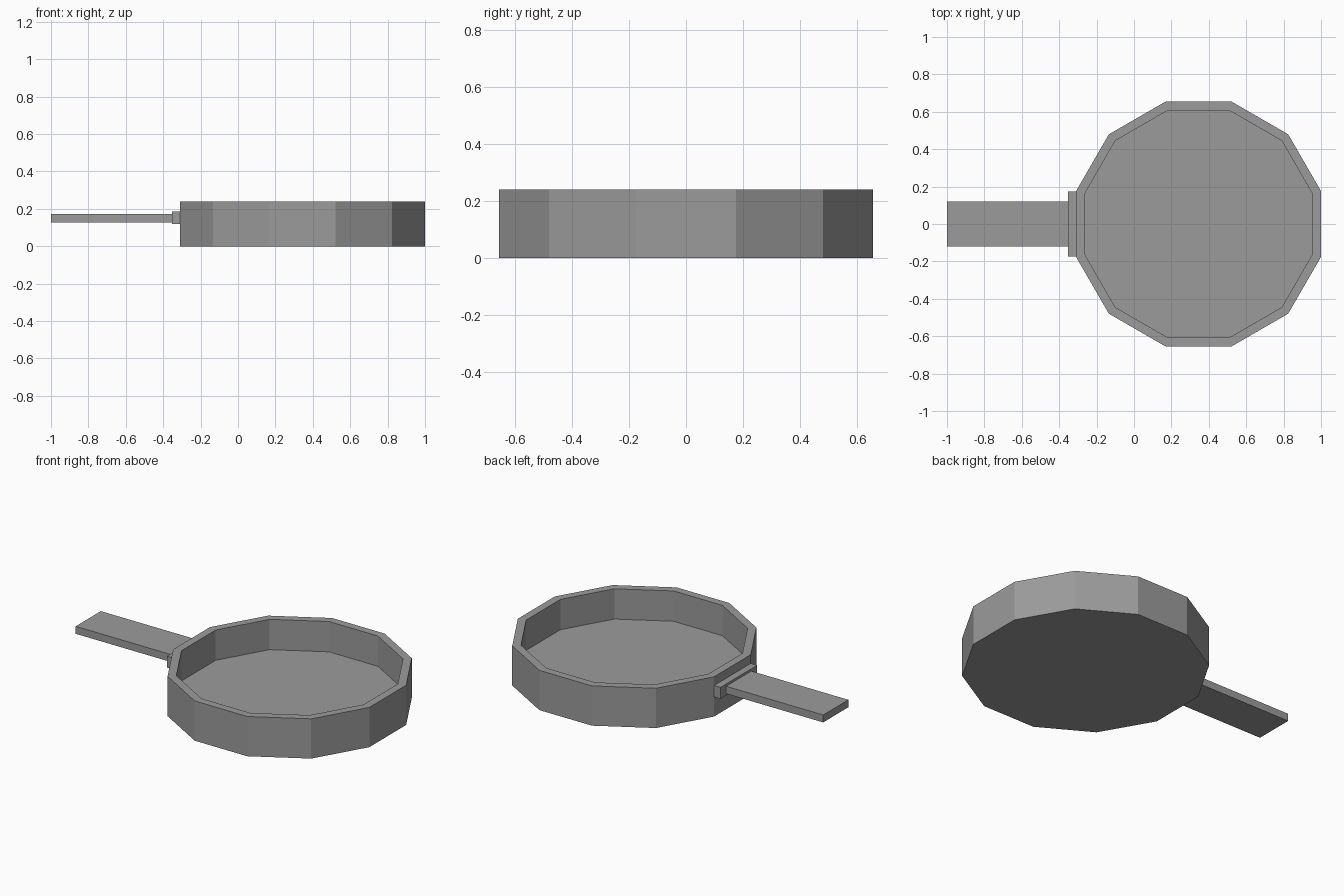
import bpy, bmesh, math
from mathutils import Matrix

if "Cube" in bpy.data.objects:
    bpy.data.objects.remove(bpy.data.objects["Cube"])

SIDES = 12
CX = 0.345           # pan centre
HEIGHT = 0.24
FLOOR = 0.057
OUTER, INNER = 0.655, 0.608   # flat-to-centre distances

# Dark grey metal for every part
metal = bpy.data.materials.new("dark_grey_metal")
metal.diffuse_color = (0.33, 0.33, 0.33, 1)
metal.use_nodes = True
metal.node_tree.nodes["Principled BSDF"].inputs["Base Color"].default_value = metal.diffuse_color


def add_object(name, bm):
    bmesh.ops.recalc_face_normals(bm, faces=bm.faces)
    mesh = bpy.data.meshes.new(name)
    bm.to_mesh(mesh)
    bm.free()
    mesh.materials.append(metal)
    obj = bpy.data.objects.new(name, mesh)
    bpy.context.collection.objects.link(obj)
    return obj


def box(name, x, y, z):
    bm = bmesh.new()
    size = [b - a for a, b in (x, y, z)]
    mid = [(a + b) / 2 for a, b in (x, y, z)]
    bmesh.ops.create_cube(bm, size=1, matrix=Matrix.Translation(mid) @ Matrix.Diagonal((*size, 1)))
    return add_object(name, bm)


def ring(bm, apothem, z):
    r = apothem / math.cos(math.pi / SIDES)
    angles = [(i + 0.5) * math.tau / SIDES for i in range(SIDES)]
    return [bm.verts.new((CX + r * math.cos(a), r * math.sin(a), z)) for a in angles]


# Pan body: outer wall, rim, inner wall, closed by base and cooking floor
bm = bmesh.new()
rings = [ring(bm, a, z) for a, z in ((OUTER, 0), (OUTER, HEIGHT), (INNER, HEIGHT), (INNER, FLOOR))]
for low, high in zip(rings, rings[1:]):
    for i in range(SIDES):
        j = (i + 1) % SIDES
        bm.faces.new((low[i], low[j], high[j], high[i]))
bm.faces.new(rings[0][::-1])
bm.faces.new(rings[-1])
add_object("pan_body", bm)

# Mounting plate on the flat side, and the flat handle
box("handle_mount", (-0.352, CX - OUTER), (-0.175, 0.175), (0.118, 0.187))
box("handle", (-1.0, -0.352), (-0.12, 0.12), (0.128, 0.173))
